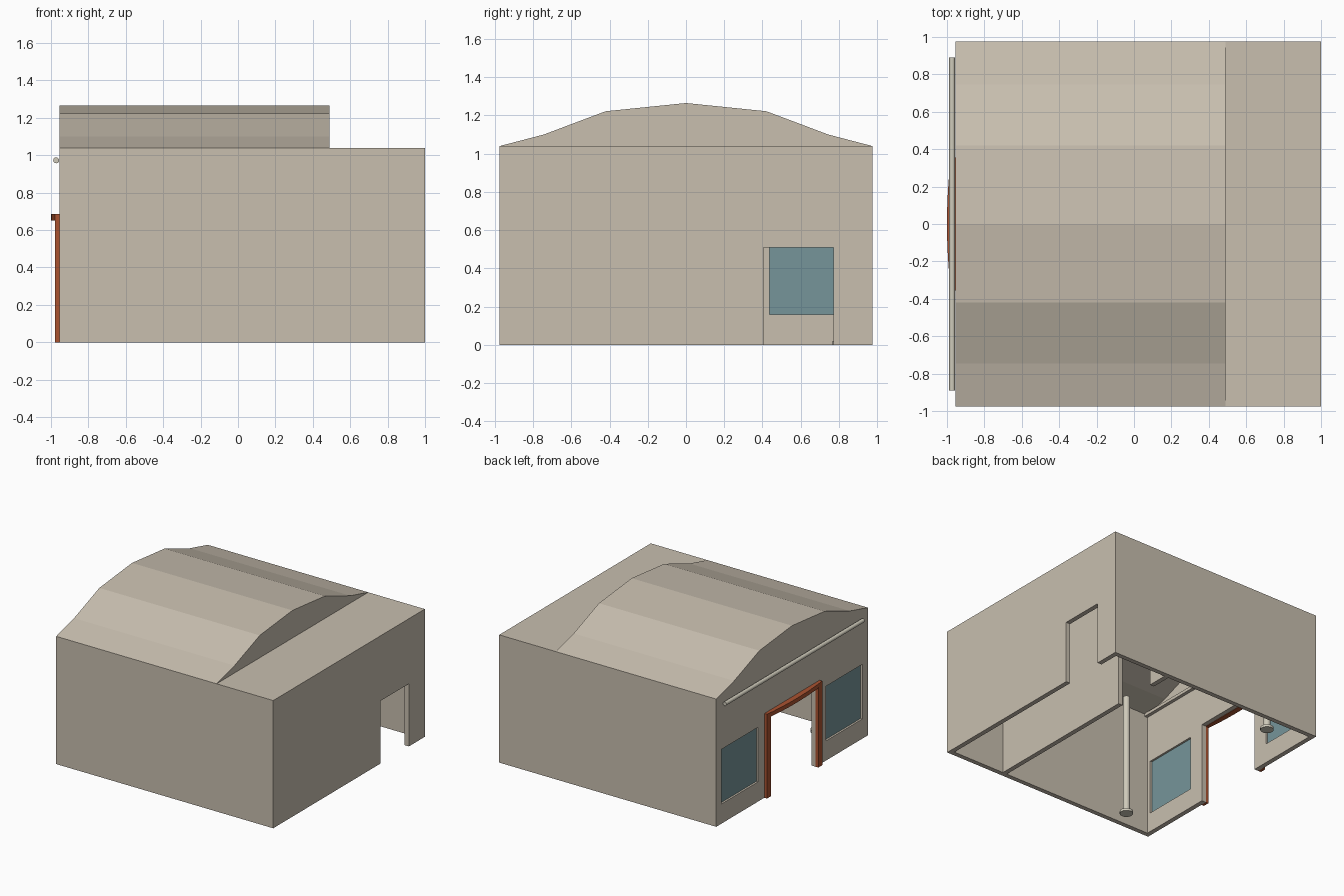
import bpy, bmesh, math

if "Cube" in bpy.data.objects:
    bpy.data.objects.remove(bpy.data.objects["Cube"])


def material(name, rgb):
    m = bpy.data.materials.new(name)
    m.diffuse_color = (*rgb, 1)
    m.use_nodes = True
    m.node_tree.nodes["Principled BSDF"].inputs["Base Color"].default_value = m.diffuse_color
    return m


WALL = material("warm stone", (0.58, 0.52, 0.43))
GLASS = material("teal glass", (0.18, 0.30, 0.32))
RED = material("rust red", (0.40, 0.085, 0.03))
PALE = material("pale plaster", (0.62, 0.59, 0.49))


def finish(name, bm, mat):
    bmesh.ops.recalc_face_normals(bm, faces=bm.faces)
    me = bpy.data.meshes.new(name)
    bm.to_mesh(me)
    bm.free()
    me.materials.append(mat)
    ob = bpy.data.objects.new(name, me)
    bpy.context.collection.objects.link(ob)
    return ob


def prism(name, pts, lo, hi, mat, axis="x"):
    """Extrude a closed outline: (y, z) along x, or (x, y) along z."""
    bm = bmesh.new()
    place = (lambda p, t: (t, *p)) if axis == "x" else (lambda p, t: (*p, t))
    a = [bm.verts.new(place(p, lo)) for p in pts]
    b = [bm.verts.new(place(p, hi)) for p in pts]
    bm.faces.new(a)
    bm.faces.new(b)
    for i in range(len(pts)):
        j = (i + 1) % len(pts)
        bm.faces.new((a[i], a[j], b[j], b[i]))
    return finish(name, bm, mat)


def box(name, x, y, z, mat):
    pts = [(y[0], z[0]), (y[1], z[0]), (y[1], z[1]), (y[0], z[1])]
    return prism(name, pts, x[0], x[1], mat)


def cylinder(name, r, length, loc, mat, rot=(0, 0, 0), sides=16):
    bm = bmesh.new()
    bmesh.ops.create_cone(bm, cap_ends=True, segments=sides, radius1=r, radius2=r, depth=length)
    ob = finish(name, bm, mat)
    ob.location, ob.rotation_euler = loc, rot
    for p in ob.data.polygons:
        p.use_smooth = len(p.vertices) == 4
    for e in ob.data.edges:
        a, b = (ob.data.vertices[i].co.z for i in e.vertices)
        e.use_edge_sharp = abs(a - b) < 1e-5
    return ob


def combine(target, tool, operation):
    mod = target.modifiers.new("cut", "BOOLEAN")
    mod.operation, mod.solver, mod.object = operation, "EXACT", tool
    bpy.context.view_layer.objects.active = target
    bpy.ops.object.modifier_apply(modifier=mod.name)
    bpy.data.objects.remove(tool, do_unlink=True)


def section(half, base):
    """Closed house section from half of its roof line."""
    right = [(half[0][0], base)] + half
    return right + [(-y, z) for y, z in reversed(right) if y > 0]


# Shell: vaulted hall plus flat-roofed back room
outer = section([(0.975, 1.04), (0.745, 1.10), (0.42, 1.222), (0, 1.265)], 0)
inner = section([(0.937, 1.015), (0.735, 1.065), (0.41, 1.187), (0, 1.23)], -0.2)
shell = prism("building_shell", outer, -0.955, 0.49, WALL)
combine(shell, box("back_block", (0.3, 1.0), (-0.975, 0.975), (0, 1.04), WALL), "UNION")
combine(shell, prism("hall_space", inner, -0.917, 0.452, WALL), "DIFFERENCE")
combine(shell, box("back_space", (0.49, 0.962), (-0.937, 0.937), (-0.2, 1.005), WALL), "DIFFERENCE")

# Openings: entrance, two windows, one passage through partition and back wall
combine(shell, box("door_cut", (-1.2, -0.8), (-0.305, 0.305), (-0.2, 0.655), WALL), "DIFFERENCE")
combine(shell, box("passage_cut", (0.4, 1.2), (0.405, 0.77), (-0.2, 0.51), WALL), "DIFFERENCE")
for s, side in ((1, "left"), (-1, "right")):
    ys = sorted((s * 0.437, s * 0.905))
    combine(shell, box("window_cut", (-1.2, -0.8), ys, (0.16, 0.605), WALL), "DIFFERENCE")
    box(f"{side}_window_glass", (-0.939, -0.933), ys, (0.16, 0.605), GLASS)
    # Door posts and inner columns
    box(f"{side}_door_post", (-0.979, -0.955), sorted((s * 0.305, s * 0.355)), (0, 0.685), RED)
    cylinder(f"{side}_column", 0.027, 1.0, (-0.61, s * 0.815, 0.5), PALE)
    cylinder(f"{side}_column_base", 0.05, 0.02, (-0.61, s * 0.815, 0.01), PALE)

# Bowed lintel over the entrance
ts = [i / 6 for i in range(-6, 7)]
front = [(-1.0 + 0.021 * t * t, 0.355 * t) for t in ts]
back = [(-0.955, 0.355), (-0.955, -0.355)]
prism("door_lintel", front + back, 0.652, 0.686, RED, axis="z")

# Long rail above the entrance and a ledge inside
cylinder("facade_rail", 0.016, 1.78, (-0.972, 0, 0.973), PALE, (math.pi / 2, 0, 0), 12)
box("inner_ledge", (-0.918, -0.89), (-0.938, 0.938), (0.995, 1.02), WALL)
